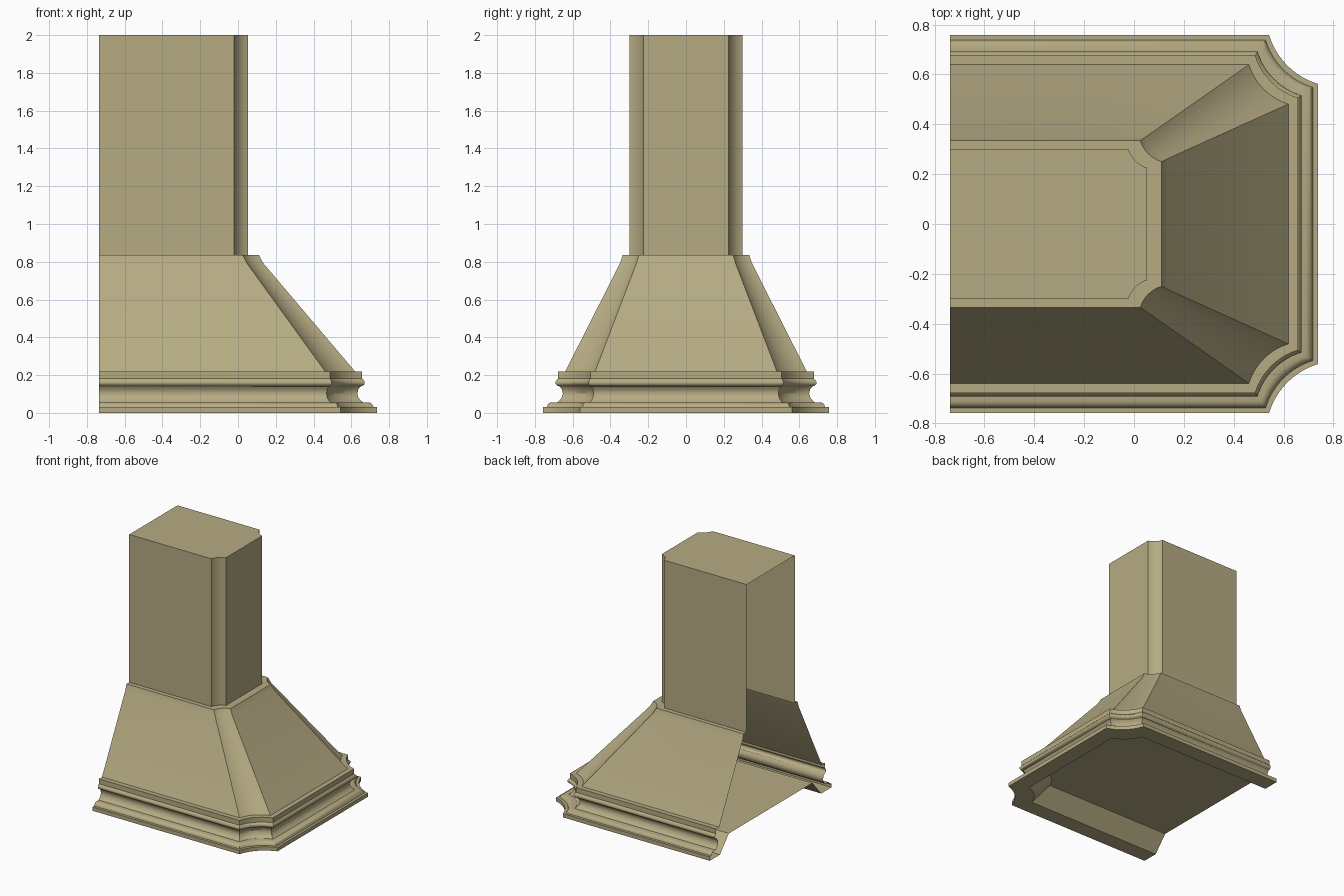
import bpy
import bmesh
import math
from mathutils import Vector

cube = bpy.data.objects.get("Cube")
if cube:
    bpy.data.objects.remove(cube)

COLOUR = (0.47, 0.41, 0.23, 1.0)
tan = bpy.data.materials.new("warm tan")
tan.use_nodes = True
tan.diffuse_color = COLOUR
tan.node_tree.nodes["Principled BSDF"].inputs["Base Color"].default_value = COLOUR

WALL_X = -0.737   # open end that meets the wall
ARC_STEPS = 10


def scoop(x, y, cut):
    """Concave corner arc from the long side round to the end side."""
    a, b = Vector((x - cut, y)), Vector((x, y - cut))
    chord = (b - a).length
    sag = chord * 0.125
    radius = (chord ** 2 / 4 + sag ** 2) / (2 * sag)
    half = math.asin(chord / 2 / radius)
    out = Vector((1, 1)).normalized()
    along = (b - a).normalized()
    centre = (a + b) / 2 + out * (radius - sag)
    points = []
    for i in range(ARC_STEPS + 1):
        t = half * (2 * i / ARC_STEPS - 1)
        points.append(centre - out * radius * math.cos(t) + along * radius * math.sin(t))
    return points


def outline(x, y, cut, z):
    """Open outline with two scooped corners, starting and ending at the wall."""
    half = [Vector((WALL_X, y))] + scoop(x, y, cut)
    points = half + [Vector((p.x, -p.y)) for p in reversed(half)]
    return [(p.x, p.y, z) for p in points]


def loft(name, sections, cap=False):
    """Skin a list of (x, y, cut, z) sections, optionally closing the last one."""
    bm = bmesh.new()
    rings = [[bm.verts.new(p) for p in outline(*s)] for s in sections]
    for low, high in zip(rings, rings[1:]):
        for i in range(len(low) - 1):
            bm.faces.new((low[i + 1], low[i], high[i], high[i + 1]))
    if cap:
        bm.faces.new(list(reversed(rings[-1])))
    mesh = bpy.data.meshes.new(name)
    bm.to_mesh(mesh)
    bm.free()
    mesh.materials.append(tan)
    obj = bpy.data.objects.new(name, mesh)
    bpy.context.collection.objects.link(obj)
    bpy.ops.object.select_all(action='DESELECT')
    obj.select_set(True)
    bpy.context.view_layer.objects.active = obj
    bpy.ops.object.shade_smooth_by_angle(angle=math.radians(30))
    return obj


# Moulded base trim: (inset, height) profile with foot, cove, bead and fillet
trim_profile = [
    (0, 0), (0, 0.03), (0.02, 0.03), (0.024, 0.042), (0.033, 0.052),
    (0.045, 0.056), (0.075, 0.056), (0.089, 0.067), (0.1, 0.083),
    (0.105, 0.103), (0.1, 0.125), (0.088, 0.14), (0.074, 0.145),
    (0.068, 0.152), (0.066, 0.16), (0.068, 0.169), (0.075, 0.177),
    (0.08, 0.182), (0.08, 0.22), (0.118, 0.22),
]
loft("base_trim", [(0.737 - d, 0.757 - d, 0.195 - d * 0.3, z) for d, z in trim_profile])

# Sloping canopy with a narrow ledge around the chimney
loft("canopy", [
    (0.619, 0.639, 0.158, 0.22),
    (0.132, 0.348, 0.087, 0.795),
    (0.11, 0.335, 0.085, 0.837),
    (0.053, 0.3, 0.075, 0.837),
])

# Chimney duct, closed on top
loft("chimney", [(0.053, 0.3, 0.075, 0.837), (0.053, 0.3, 0.075, 2.0)], cap=True)

# Underside: flat rim, slanted inner wall and recessed panel
underside = loft("underside", [
    (0.737, 0.757, 0.195, 0),
    (0.61, 0.63, 0.155, 0),
    (0.5, 0.52, 0.125, 0.125),
], cap=True)
underside.data.flip_normals()
